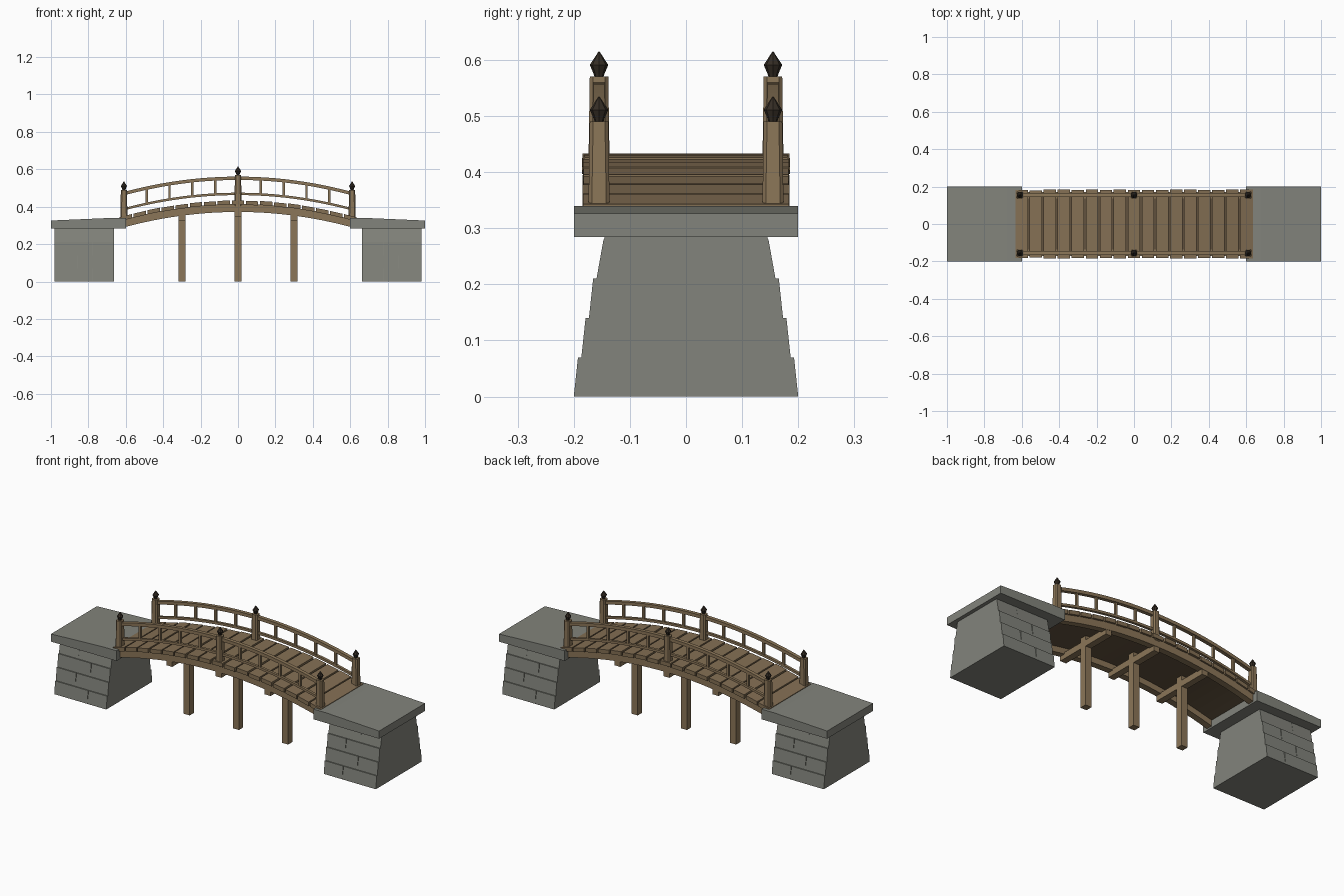
import bpy, bmesh, math, random
from mathutils import Vector

if "Cube" in bpy.data.objects:
    bpy.data.objects.remove(bpy.data.objects["Cube"])
random.seed(4)


def mat(name, r, g, b):
    m = bpy.data.materials.new(name)
    m.diffuse_color = (r, g, b, 1)
    m.use_nodes = True
    m.node_tree.nodes["Principled BSDF"].inputs["Base Color"].default_value = m.diffuse_color
    return m


STONE = mat("grey stone", .225, .23, .20)
WOOD = mat("deck wood", .23, .16, .088)
BEAM = mat("beam wood", .26, .182, .098)
DARK = mat("dark underside wood", .12, .082, .047)
IRON = mat("dark finial", .035, .026, .018)


def finish(bm, name, material):
    bmesh.ops.recalc_face_normals(bm, faces=bm.faces)
    me = bpy.data.meshes.new(name)
    bm.to_mesh(me)
    bm.free()
    me.materials.append(material)
    ob = bpy.data.objects.new(name, me)
    bpy.context.collection.objects.link(ob)
    return ob


def loft(name, rings, material):
    """Skin a list of equal-sized point rings and cap both ends."""
    bm = bmesh.new()
    vs = [[bm.verts.new(p) for p in r] for r in rings]
    n = len(rings[0])
    for a, b in zip(vs, vs[1:]):
        for i in range(n):
            j = (i + 1) % n
            bm.faces.new((a[i], a[j], b[j], b[i]))
    bm.faces.new(vs[0])
    bm.faces.new(vs[-1])
    return finish(bm, name, material)


def arc(x):
    return -.085 * (x / .62) ** 2


def arc_bar(name, x0, x1, y0, y1, z0, z1, n, material):
    """Rectangular bar that follows the bridge's arch."""
    rings = []
    for i in range(n + 1):
        x = x0 + (x1 - x0) * i / n
        h = arc(x)
        rings.append([(x, y0, z0 + h), (x, y1, z0 + h), (x, y1, z1 + h), (x, y0, z1 + h)])
    return loft(name, rings, material)


def box(name, cx, cy, z0, z1, wx, wy, material):
    def ring(z):
        return [(cx + sx * wx / 2, cy + sy * wy / 2, z) for sx, sy in ((-1, -1), (1, -1), (1, 1), (-1, 1))]
    return loft(name, [ring(z0), ring(z1)], material)


def post_ring(x, y, z, w, c):
    """Square with chamfered corners."""
    h = w / 2
    pts = [(h, -h + c), (h, h - c), (h - c, h), (-h + c, h), (-h, h - c), (-h, -h + c), (-h + c, -h), (h - c, -h)]
    return [(x + a, y + b, z) for a, b in pts]


# stone abutments with battered courses and a capping slab
H = .285


def core_y(z):
    return .2 - .055 * z / H


for s, side in ((-1, "left"), (1, "right")):
    xa, xb = s * .98, s * .663
    loft(f"{side}_abutment", [[(x, -.2, 0), (x, .2, 0), (x, core_y(H), H), (x, -core_y(H), H)]
                              for x in (xa, xb)], STONE)
    for c in range(4):
        z0, z1 = c * .07, min(c * .07 + .07, H)
        split = xa + (xb - xa) * (.38 if c % 2 else .64)
        for f in (-1, 1):
            out = .006 if c < 3 else .001
            tri = [(f * (core_y(z0) - .004), z0), (f * core_y(z0), z0),
                   (f * (core_y(z1) + out), z1), (f * (core_y(z1) - .004), z1)]
            for k, (p, q) in enumerate(((xa, split - s * -.002), (split - s * .002, xb))):
                loft(f"{side}_course_stone", [[(x, y, z) for y, z in tri] for x in (p, q)], STONE)
    # slab top falls slightly toward the outer end
    slab = [(s * 1.0, .284), (s * .6, .284), (s * .6, .34), (s * .68, .34), (s * 1.0, .326)]
    loft(f"{side}_cap_slab", [[(x, y, z) for x, z in slab] for y in (-.2, .2)], STONE)

# deck planks over a dark curved underlay
N = 17
pitch = 1.276 / N
for i in range(N):
    cx = -.638 + pitch * (i + .5)
    w = pitch / 2 - random.uniform(.003, .005)
    half = random.uniform(.180, .186)
    dz = random.uniform(-.002, .001)
    arc_bar("deck_plank", cx - w, cx + w, -half, half, .411 + dz, .433 + dz, 1, WOOD)
arc_bar("deck_underlay", -.61, .61, -.165, .165, .404, .414, 24, DARK)

# arched stringers
for f in (-1, 1):
    arc_bar("stringer", -.615, .615, f * .172, f * .137, .372, .414, 24, BEAM)

# piers with cross beams
for x in (-.3, 0, .3):
    top = .375 + arc(x)
    box("pier_post", x, 0, 0, top + .03, .037, .037, BEAM)
    box("cross_beam", x, 0, top - .03, top + .004, .036, .34, BEAM)

# railings
for f in (-1, 1):
    y = f * .155
    arc_bar("top_rail", -.61, .61, y - .010, y + .010, .543, .561, 24, BEAM)
    arc_bar("lower_rail", -.61, .61, y - .007, y + .007, .462, .475, 24, BEAM)
    for i in range(-4, 5):
        if i:
            x = i * .122
            box("baluster", x, y, .468 + arc(x), .55 + arc(x), .012, .012, BEAM)
    # newel posts with pointed finials
    for x, z0, z1 in ((-.61, .335, .49), (0, .405, .57), (.61, .335, .49)):
        loft("newel_post", [post_ring(x, y, z0, .038, .006), post_ring(x, y, z1, .033, .006)], BEAM)
        rings = []
        for r, z in ((.008, 0), (.010, .006), (.0165, .021), (.0008, .045)):
            rings.append([(x + r * math.cos(math.tau * k / 8), y + r * math.sin(math.tau * k / 8), z1 + z)
                          for k in range(8)])
        loft("finial", rings, IRON)
